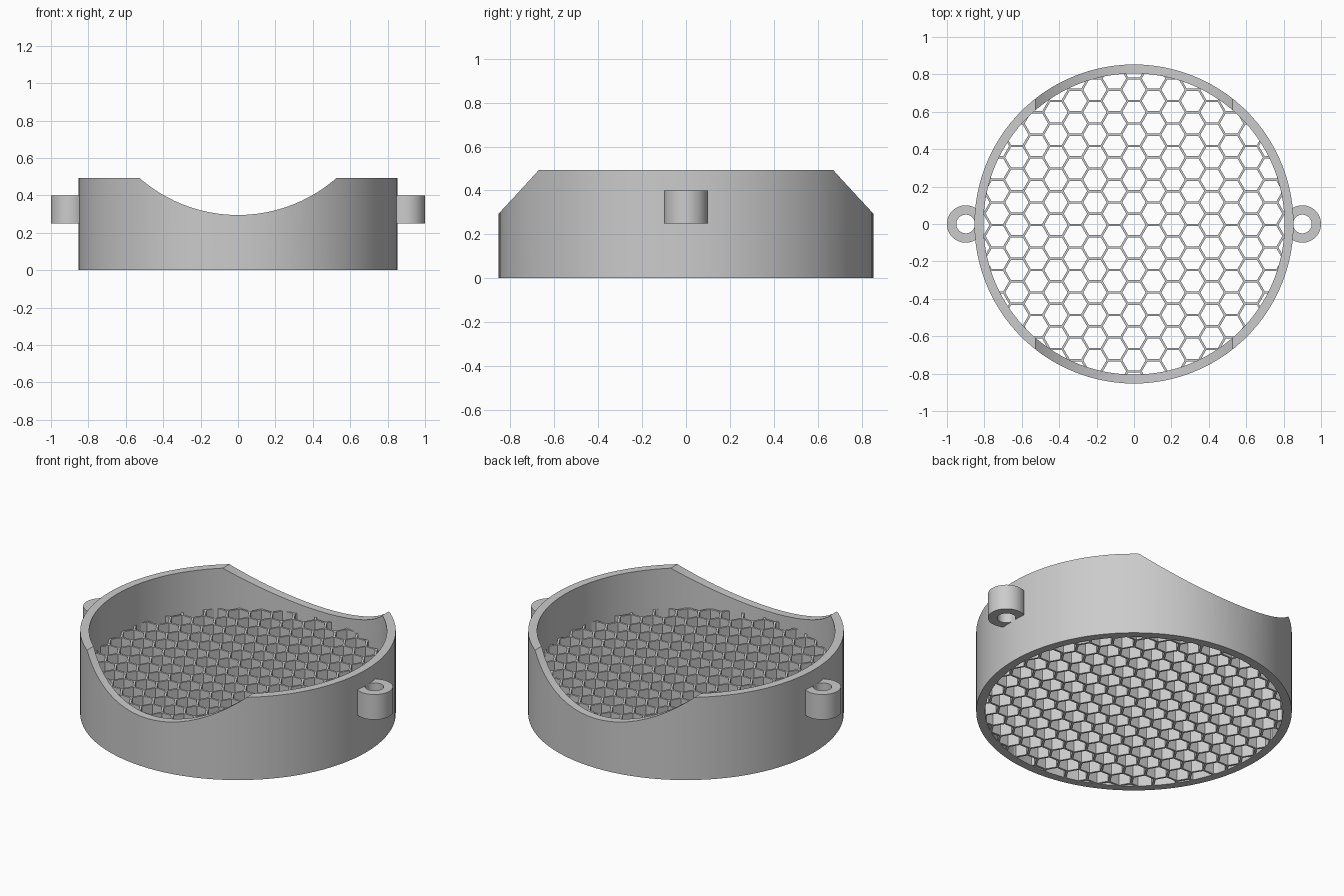
import bpy, bmesh, math
from mathutils import Matrix

old = bpy.data.objects.get("Cube")
if old:
    bpy.data.objects.remove(old, do_unlink=True)

grey = bpy.data.materials.new("grey plastic")
grey.use_nodes = True
grey.diffuse_color = (0.6, 0.6, 0.6, 1)
grey.node_tree.nodes["Principled BSDF"].inputs["Base Color"].default_value = (0.6, 0.6, 0.6, 1)

OUTER, INNER, HEIGHT = 0.853, 0.805, 0.493
GRILLE_HEIGHT, PITCH, STRUT, SHIFT = 0.253, 0.1205, 0.012, -0.005
SIDES = 100


def add_prism(bm, radius, z0, z1, sides, x=0, y=0, axis_y=False):
    """Add an upright prism, or one lying along y when axis_y is set."""
    mat = Matrix.Translation((x, y, (z0 + z1) / 2))
    if axis_y:
        mat = mat @ Matrix.Rotation(math.pi / 2, 4, "X")
    # turn the corners of hexagons towards +x and -x
    mat = mat @ Matrix.Rotation(math.pi / 2, 4, "Z")
    depth = 3 if axis_y else z1 - z0
    bmesh.ops.create_cone(bm, cap_ends=True, segments=sides, radius1=radius,
                          radius2=radius, depth=depth, matrix=mat)


def make_object(name, bm, helper=False):
    mesh = bpy.data.meshes.new(name)
    bm.to_mesh(mesh)
    bm.free()
    mesh.materials.append(grey)
    obj = bpy.data.objects.new(name, mesh)
    bpy.context.collection.objects.link(obj)
    obj.hide_render = helper
    return obj


def prism(name, *args, helper=False, **kw):
    bm = bmesh.new()
    add_prism(bm, *args, **kw)
    return make_object(name, bm, helper)


def cut(obj, cutters):
    """Subtract the cutters, apply the result and remove the cutters."""
    for cutter in cutters:
        mod = obj.modifiers.new("cut", "BOOLEAN")
        mod.operation, mod.solver, mod.object = "DIFFERENCE", "EXACT", cutter
    bpy.context.view_layer.update()
    graph = bpy.context.evaluated_depsgraph_get()
    result = bpy.data.meshes.new_from_object(obj.evaluated_get(graph))
    obj.modifiers.clear()
    obj.data = result
    for cutter in cutters:
        bpy.data.objects.remove(cutter, do_unlink=True)


def smooth(obj):
    bpy.ops.object.select_all(action="DESELECT")
    obj.select_set(True)
    bpy.context.view_layer.objects.active = obj
    bpy.ops.object.shade_smooth_by_angle(angle=math.radians(25))


# Round wall with a curved saddle across its front and back
wall = prism("round_wall", OUTER, 0, HEIGHT, SIDES)
cut(wall, [prism("bore_cutter", INNER, -0.1, 1, SIDES, helper=True),
           prism("saddle_cutter", 0.8, 0.295, 1.895, SIDES, axis_y=True, helper=True)])
smooth(wall)

# Deep honeycomb grille: a disc pierced by hexagonal holes
grille = prism("honeycomb_grille", INNER, 0, GRILLE_HEIGHT, SIDES)
bm = bmesh.new()
hole_radius = (PITCH - STRUT) / math.sqrt(3)
column_step = PITCH * math.sqrt(3) / 2
for col in range(-8, 9):
    for row in range(-8, 9):
        x, y = col * column_step, (row + (col % 2) / 2) * PITCH + SHIFT
        if math.hypot(x, y) < INNER + hole_radius:
            add_prism(bm, hole_radius, -0.1, GRILLE_HEIGHT + 0.1, 6, x, y)
cut(grille, [make_object("hexagon_cutters", bm, True)])

# Screw lugs on both sides
for side, name in ((1, "left_lug"), (-1, "right_lug")):
    lug = prism(name, 0.1, 0.25, 0.4, 48, side * 0.9)
    cut(lug, [prism("screw_hole_cutter", 0.05, 0, 1, 48, side * 0.9, helper=True),
              prism("wall_cutter", OUTER - 0.01, 0, 1, SIDES, helper=True)])
    smooth(lug)
